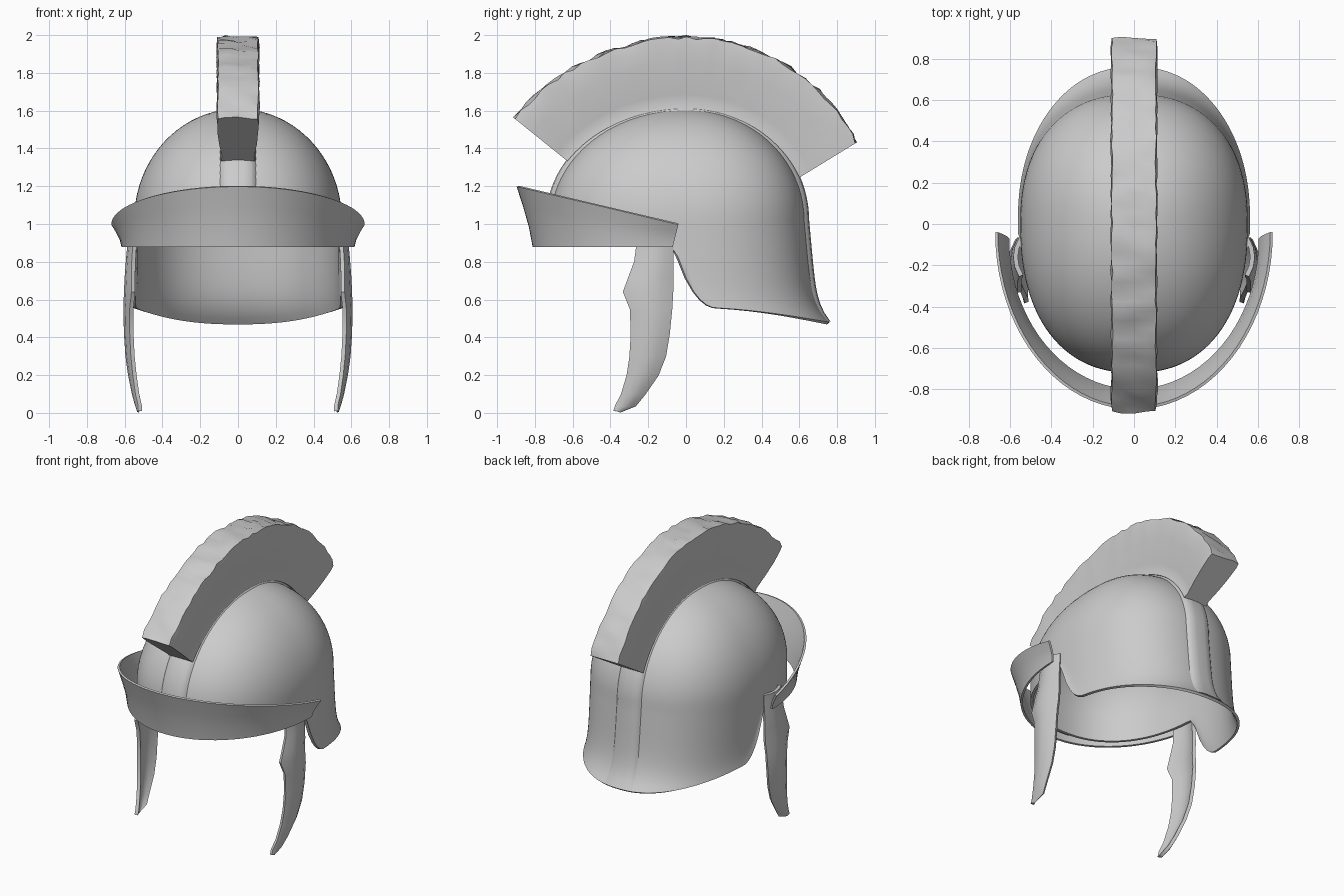
import bpy, bmesh, random
from math import sin, cos, pi, radians, copysign

random.seed(4)
cube = bpy.data.objects.get("Cube")
if cube:
    bpy.data.objects.remove(cube, do_unlink=True)

metal = bpy.data.materials.new("plain grey")
metal.use_nodes = True
GREY = (0.6, 0.6, 0.6, 1)
metal.diffuse_color = GREY
metal.node_tree.nodes["Principled BSDF"].inputs["Base Color"].default_value = GREY


def skin(name, rows, loop=False, caps=False, thickness=0, offset=0, angle=35):
    """Join rows of points into a surface, optionally thickened."""
    bm = bmesh.new()
    grid = [[bm.verts.new(p) for p in row] for row in rows]
    n = len(grid[0])
    for a, b in zip(grid, grid[1:]):
        for i in range(n if loop else n - 1):
            j = (i + 1) % n
            bm.faces.new((a[i], a[j], b[j], b[i]))
    if caps:
        bm.faces.new(grid[0])
        bm.faces.new(grid[-1])
    bmesh.ops.remove_doubles(bm, verts=bm.verts, dist=1e-5)
    bmesh.ops.recalc_face_normals(bm, faces=bm.faces)
    mesh = bpy.data.meshes.new(name)
    bm.to_mesh(mesh)
    bm.free()
    mesh.materials.append(metal)
    ob = bpy.data.objects.new(name, mesh)
    bpy.context.collection.objects.link(ob)
    bpy.ops.object.select_all(action="DESELECT")
    ob.select_set(True)
    bpy.context.view_layer.objects.active = ob
    if thickness:
        mod = ob.modifiers.new("thickness", "SOLIDIFY")
        mod.thickness, mod.offset = thickness, offset
        bpy.ops.object.modifier_apply(modifier=mod.name)
    bpy.ops.object.shade_smooth_by_angle(angle=radians(angle))
    return ob


# Bowl: elliptical dome with a cut-away face and a flared neck guard
MID, RISE, WIDE, FRONT, BACK = 1.02, 0.59, 0.55, 0.72, 0.63


def spow(v, p=0.87):
    return copysign(abs(v) ** p, v)


def flare(z):
    d = max(0, (MID - z) / 0.54)
    return 0.05 * d + 0.08 * d ** 6


def rim_height(y):
    if y < -0.06:
        return 0.88
    s = min(1, (y + 0.06) / 0.2)
    return 0.56 + 0.32 * (1 - s) ** 2 - 0.08 * (max(0, y) / BACK) ** 2


COLS = 160
angles = [2 * pi * i / COLS for i in range(COLS)]
rows = []
for k in range(21):
    t = pi / 2 * k / 20
    rows.append([(WIDE * sin(t) * spow(cos(a)),
                  (BACK if sin(a) > 0 else FRONT) * sin(t) * spow(sin(a)),
                  MID + RISE * cos(t)) for a in angles])
for k in range(1, 17):
    u = k / 16
    row = []
    for a in angles:
        y = (BACK if sin(a) > 0 else FRONT) * spow(sin(a))
        z = MID - (MID - rim_height(y)) * u
        lip = 0.012 * u ** 8 if y > -0.06 else 0
        row.append(((WIDE + lip) * spow(cos(a)),
                    y + flare(z) * max(0, spow(sin(a))), z))
    rows.append(row)
skin("helmet_bowl", rows, loop=True, thickness=0.018, offset=-1)

# Raised ridge running over the middle of the bowl
SECTION = [(-0.1, -0.012), (-0.085, 0.004), (-0.07, 0.017), (-0.03, 0.022),
           (0.03, 0.022), (0.07, 0.017), (0.085, 0.004), (0.1, -0.012)]
rows = []
for k in range(49):
    c, s = cos(pi * k / 48), sin(pi * k / 48)
    rows.append([(x, c * ((BACK if c > 0 else FRONT) + h), MID + s * (RISE + h))
                 for x, h in SECTION])
neck = []
for k in range(1, 13):
    z = MID - (MID - 0.485) * k / 12
    neck.append([(x, BACK + flare(z) + h * (1 - 0.6 * (k / 12) ** 4), z)
                 for x, h in SECTION])
brow = [[(x, -FRONT - h, 0.89) for x, h in SECTION]]
skin("center_ridge", neck[::-1] + rows + brow, loop=True, caps=True, angle=60)

# Crest: ragged fan of hair following the ridge
WIDTHS = [(0, 0.092), (0.1, 0.085), (0.2, 0.09), (0.4, 0.1),
          (0.65, 0.107), (0.88, 0.112), (1, 0.106)]
rows = []
STEPS = 44
for k in range(STEPS + 1):
    t = k / STEPS
    p = radians(148 - 125.5 * t)
    iy = (0.65 if cos(p) > 0 else 0.74) * cos(p)
    iz = MID + RISE * sin(p)
    q = 148.4 - 122.9 * t
    r = 0.985 + 0.08 * max(0, (q - 90) / 58) ** 2 + 0.012 * max(0, (90 - q) / 64)
    oy, oz = r * cos(radians(q)), 1 + r * sin(radians(q))

    def hair(x, f, rough):
        f += random.uniform(-0.03, 0.03) * rough
        x += random.uniform(-0.006, 0.006) * rough
        return (x, iy + (oy - iy) * f, iz + (oz - iz) * f)

    side = [(w, f, max(0, f - 0.3)) for f, w in WIDTHS]
    top = [(x, 1.01, 1) for x in (0.06, 0, -0.06)]
    loop = side + top + [(-w, f, g) for w, f, g in side[::-1]]
    rows.append([hair(*v) for v in loop])
skin("crest", rows, loop=True, caps=True, angle=45)

# Brow visor: flared band wrapped around the front
BAND = [(0.665, 0.85, -0.04, 1), (0.64, 0.805, -0.05, 0.66),
        (0.62, 0.765, -0.06, 0.33), (0.61, 0.735, -0.07, 0)]
rows = []
for k in range(41):
    a = pi * k / 40
    rows.append([(w * cos(a), y0 - d * sin(a), 0.88 + h * (0.12 + 0.2 * sin(a)))
                 for w, d, y0, h in BAND])
skin("brow_visor", rows, thickness=0.014)

# Cheek guards: height, front edge, back edge, distance from centre
CHEEK = [(0.96, -0.25, -0.07, 0.565), (0.88, -0.26, -0.07, 0.568),
         (0.8, -0.27, -0.07, 0.575), (0.72, -0.3, -0.07, 0.581),
         (0.64, -0.33, -0.072, 0.585), (0.55, -0.293, -0.077, 0.588),
         (0.42, -0.288, -0.09, 0.585), (0.3, -0.295, -0.11, 0.577),
         (0.2, -0.31, -0.15, 0.563), (0.1, -0.34, -0.22, 0.543),
         (0.04, -0.37, -0.27, 0.526), (0.01, -0.38, -0.35, 0.516)]
for name, sx in (("left", 1), ("right", -1)):
    rows = []
    for z, front, back, x in CHEEK:
        rows.append([(sx * (x + 0.008 - 0.03 * (2 * f - 1) ** 2 * (back - front) / 0.2),
                      front + (back - front) * f, z)
                     for f in (0, 0.25, 0.5, 0.75, 1)])
    skin(name + "_cheek_guard", rows, thickness=0.022, angle=40)
